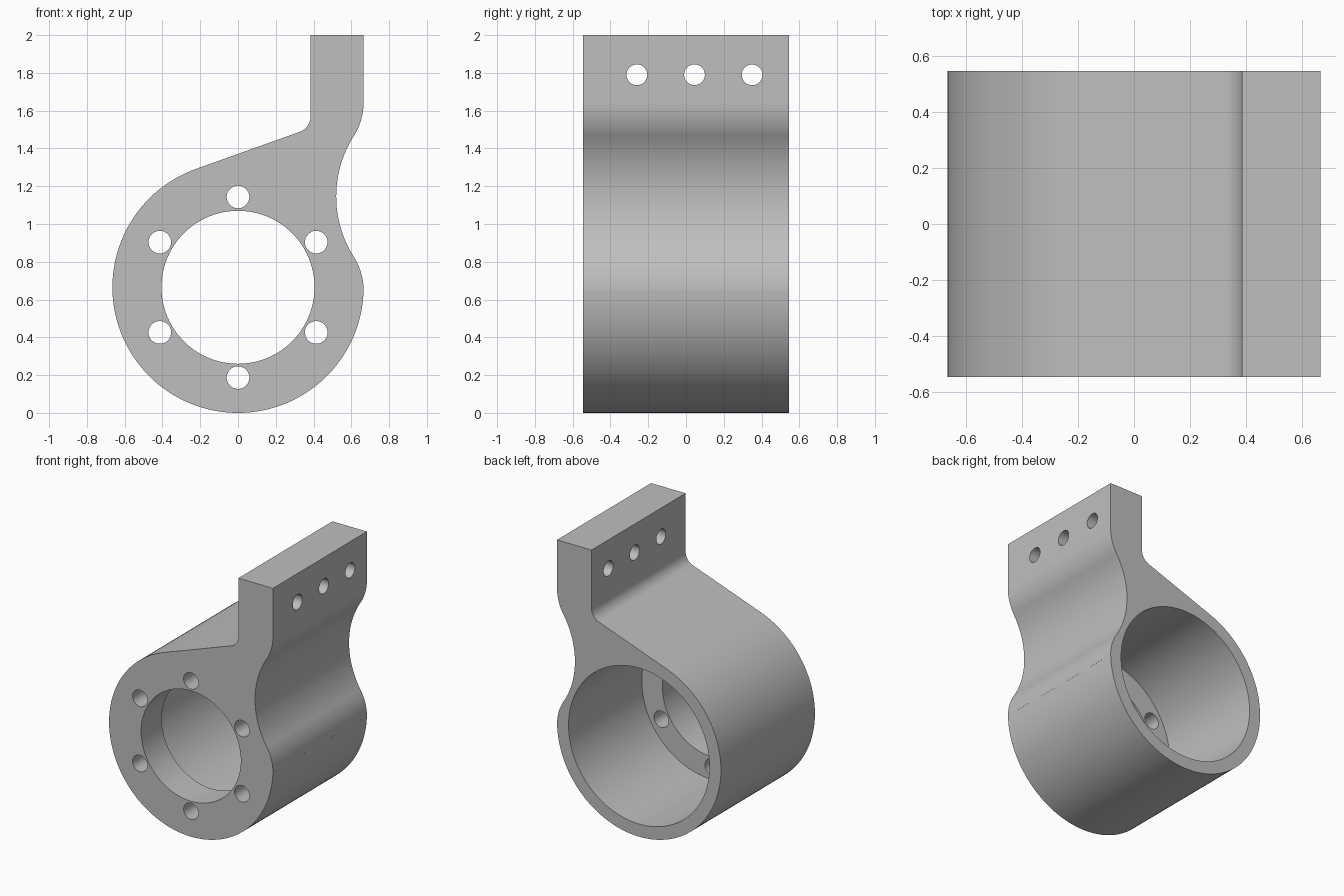
import bpy, bmesh
from math import sin, cos, radians, pi
from mathutils import Matrix, Vector

cube = bpy.data.objects.get("Cube")
if cube:
    bpy.data.objects.remove(cube, do_unlink=True)

HALF = 0.545                     # half the depth along y
R = 0.665                        # outer radius of the ring, also its centre height

grey = bpy.data.materials.new("plain grey")
grey.use_nodes = True
colour = (0.52, 0.52, 0.52, 1)
grey.diffuse_color = colour
grey.node_tree.nodes["Principled BSDF"].inputs["Base Color"].default_value = colour


def arc(cx, cz, r, start, end, steps):
    angles = [radians(start + (end - start) * i / steps) for i in range(steps + 1)]
    return [(cx + r * cos(a), cz + r * sin(a)) for a in angles]


def add_object(name, bm):
    bmesh.ops.recalc_face_normals(bm, faces=bm.faces)
    mesh = bpy.data.meshes.new(name)
    bm.to_mesh(mesh)
    bm.free()
    mesh.materials.append(grey)
    obj = bpy.data.objects.new(name, mesh)
    bpy.context.collection.objects.link(obj)
    return obj


def add_cylinder(bm, start, end, radius, segments):
    start, end = Vector(start), Vector(end)
    axis = end - start
    turn = axis.to_track_quat('Z', 'Y').to_matrix().to_4x4()
    bmesh.ops.create_cone(bm, cap_ends=True, segments=segments, radius1=radius,
                          radius2=radius, depth=axis.length,
                          matrix=Matrix.Translation((start + end) / 2) @ turn)


def cut(target, name, cylinders):
    bm = bmesh.new()
    for c in cylinders:
        add_cylinder(bm, *c)
    cutter = add_object(name, bm)
    cutter.hide_render = True
    mod = target.modifiers.new(name, 'BOOLEAN')
    mod.operation = 'DIFFERENCE'
    mod.solver = 'EXACT'
    mod.object = cutter
    bpy.context.view_layer.objects.active = target
    bpy.ops.object.modifier_apply(modifier=mod.name)
    bpy.data.objects.remove(cutter, do_unlink=True)


# Side outline: ring, waisted neck, upright mounting tab and inner fillet
outline = arc(0, R, R, 109.7, 358.6, 90)
outline += arc(0.335, 0.649, 0.33, 0, 32.5, 12)
outline += arc(1.116, 1.146, 0.596, 212.5, 147.5, 24)[1:]
outline += arc(0.335, 1.643, 0.33, -32.5, 0, 12)[1:]
outline += [(R, 2), (0.385, 2)]
outline += arc(0.295, 1.572, 0.09, 0, -70.3, 12)

bm = bmesh.new()
face = bm.faces.new([bm.verts.new((x, -HALF, z)) for x, z in outline])
back = bmesh.ops.extrude_face_region(bm, geom=[face])["geom"]
bmesh.ops.translate(bm, vec=(0, 2 * HALF, 0),
                    verts=[v for v in back if isinstance(v, bmesh.types.BMVert)])
body = add_object("bracket_body", bm)

# Wide pocket from the back, leaving a front flange
cut(body, "pocket_cutter", [((0, -HALF + 0.24, R), (0, 1, R), 0.572, 96)])
# Central bore through the flange
cut(body, "bore_cutter", [((0, -1, R), (0, 0, R), 0.405, 96)])
# Ring of six bolt holes through the flange
bolts = []
for i in range(6):
    a = pi / 2 + i * pi / 3
    x, z = 0.478 * cos(a), R + 0.478 * sin(a)
    bolts.append(((x, -1, z), (x, 0, z), 0.06, 32))
cut(body, "bolt_hole_cutter", bolts)
# Row of three holes across the tab
cut(body, "tab_hole_cutter",
    [((0.2, y, 1.79), (1, y, 1.79), 0.055, 32) for y in (-0.26, 0.045, 0.35)])

# Smooth curved walls, crisp edges
bpy.ops.object.select_all(action='DESELECT')
body.select_set(True)
bpy.context.view_layer.objects.active = body
bpy.ops.object.shade_smooth_by_angle(angle=radians(30))
